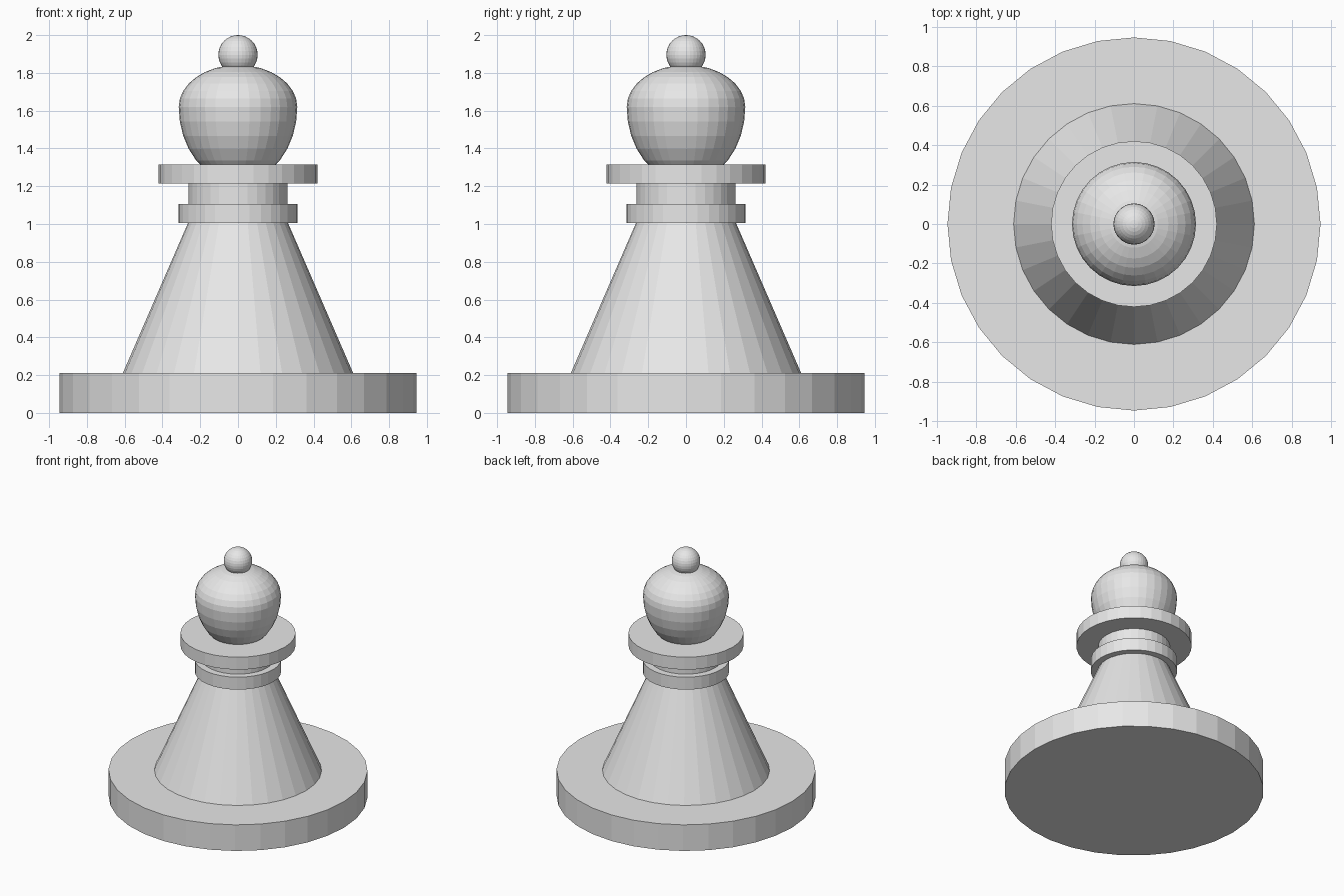
import bpy, bmesh
from math import cos, sin, pi, radians

if "Cube" in bpy.data.objects:
    bpy.data.objects.remove(bpy.data.objects["Cube"])

SIDES = 32
grey = bpy.data.materials.new("light_grey")
grey.diffuse_color = (0.8, 0.8, 0.8, 1)
grey.use_nodes = True
grey.node_tree.nodes["Principled BSDF"].inputs["Base Color"].default_value = grey.diffuse_color


def finish(name, bm):
    bmesh.ops.recalc_face_normals(bm, faces=bm.faces)
    mesh = bpy.data.meshes.new(name)
    bm.to_mesh(mesh)
    bm.free()
    mesh.materials.append(grey)
    ob = bpy.data.objects.new(name, mesh)
    bpy.context.collection.objects.link(ob)
    return ob


def disc(name, r_low, r_high, z0, z1):
    """Flat-sided closed cylinder or tapered cone between two heights."""
    bm = bmesh.new()
    bmesh.ops.create_cone(bm, cap_ends=True, segments=SIDES,
                          radius1=r_low, radius2=r_high, depth=z1 - z0)
    bmesh.ops.translate(bm, verts=bm.verts, vec=(0, 0, (z0 + z1) / 2))
    return finish(name, bm)


# stacked turned parts
disc("base", 0.945, 0.945, 0, 0.21)
disc("body", 0.61, 0.265, 0.21, 1.005)
disc("lower_ring", 0.315, 0.315, 1.005, 1.105)
disc("neck", 0.262, 0.262, 1.105, 1.215)
disc("collar", 0.42, 0.42, 1.215, 1.315)

# bulbous head: flattened dome above, stretched and cut off below
bm = bmesh.new()
bmesh.ops.create_uvsphere(bm, u_segments=SIDES, v_segments=16, radius=1)
for v in bm.verts:
    v.co.x *= 0.314
    v.co.y *= 0.314
    v.co.z = 1.62 + v.co.z * (0.222 if v.co.z > 0 else 0.40)
bmesh.ops.bisect_plane(bm, geom=bm.verts[:] + bm.edges[:] + bm.faces[:],
                       plane_co=(0, 0, 1.315), plane_no=(0, 0, 1),
                       clear_inner=True)
bmesh.ops.holes_fill(bm, edges=[e for e in bm.edges if e.is_boundary])
finish("head", bm)

# small ball on top
bm = bmesh.new()
bmesh.ops.create_uvsphere(bm, u_segments=SIDES, v_segments=16, radius=0.104)
bmesh.ops.translate(bm, verts=bm.verts, vec=(0, 0, 1.896))
finish("top_ball", bm)
